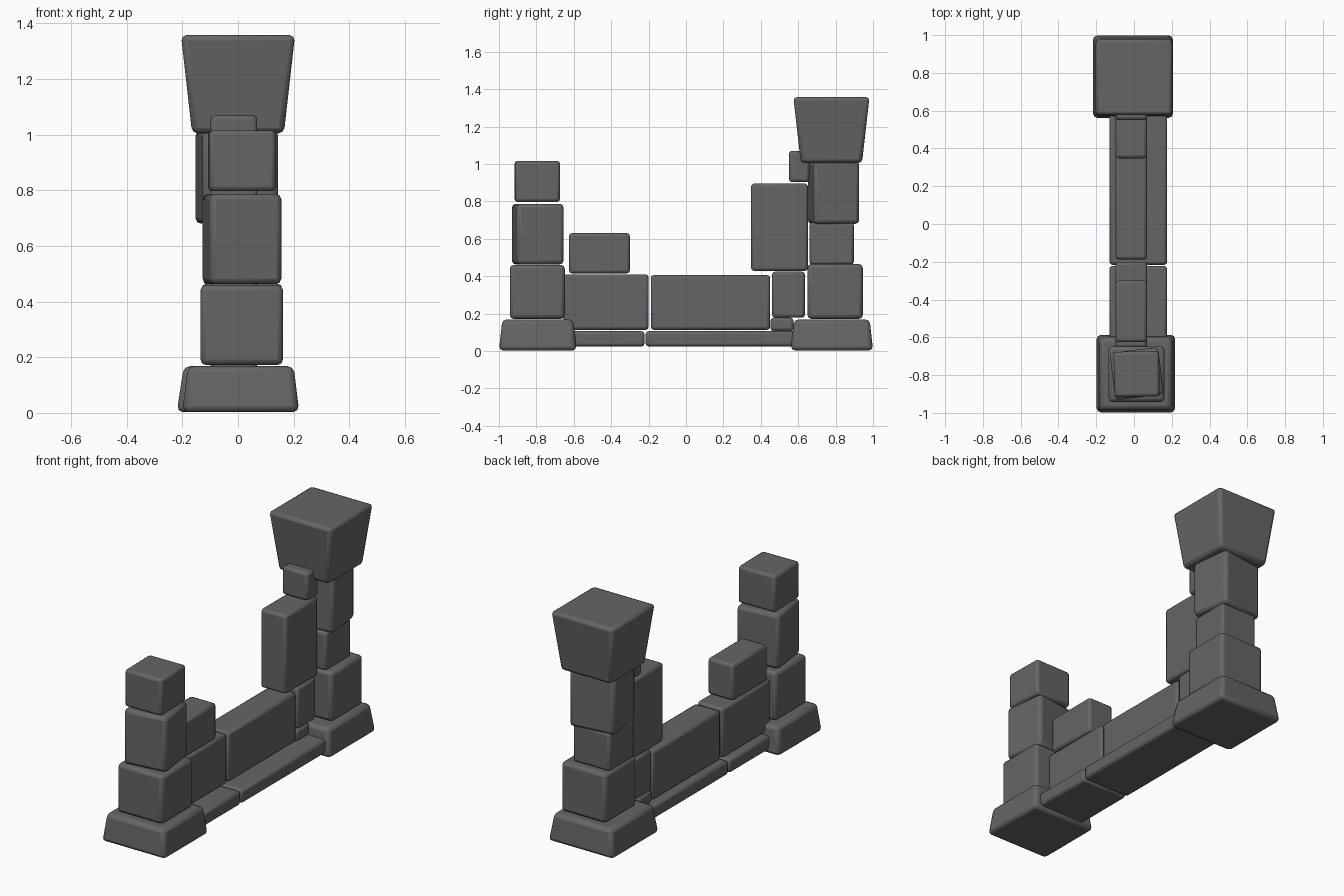
import bpy, bmesh
from math import radians
from mathutils import Matrix, Vector

if "Cube" in bpy.data.objects:
    bpy.data.objects.remove(bpy.data.objects["Cube"])

stone = bpy.data.materials.new("dark_stone")
stone.diffuse_color = (0.13, 0.13, 0.13, 1)
stone.use_nodes = True
stone.node_tree.nodes["Principled BSDF"].inputs["Base Color"].default_value = stone.diffuse_color


def block(name, x, y, z, turn=0, flare=(0, 0), bevel=0.016):
    """Rounded stone block from ranges; flare widens the top per side in x and y."""
    bm = bmesh.new()
    bmesh.ops.create_cube(bm, size=1)
    size = Vector((x[1] - x[0], y[1] - y[0], z[1] - z[0]))
    for v in bm.verts:
        top = v.co.z > 0
        sx, sy = (1 if v.co.x > 0 else -1), (1 if v.co.y > 0 else -1)
        v.co = v.co * size
        if top:
            v.co.x += sx * flare[0]
            v.co.y += sy * flare[1]
    bmesh.ops.rotate(bm, verts=bm.verts, cent=(0, 0, 0),
                     matrix=Matrix.Rotation(radians(turn), 3, 'Z'))
    for v in bm.verts:
        for i, r in enumerate((x, y, z)):
            v.co[i] += (r[0] + r[1]) / 2
    mesh = bpy.data.meshes.new(name)
    bm.to_mesh(mesh)
    bm.free()
    mesh.materials.append(stone)
    ob = bpy.data.objects.new(name, mesh)
    bpy.context.collection.objects.link(ob)
    mod = ob.modifiers.new("worn_edges", 'BEVEL')
    mod.width = bevel
    mod.segments = 2
    mod.limit_method = 'NONE'
    return ob


# Front pillar
block("front_base", (-0.2, 0.22), (-1.0, -0.585), (0.003, 0.168), flare=(-0.02, -0.018), bevel=0.022)
block("front_stone_low", (-0.135, 0.162), (-0.942, -0.648), (0.172, 0.46), bevel=0.02)
block("front_stone_mid", (-0.115, 0.144), (-0.918, -0.667), (0.463, 0.787), turn=7, bevel=0.02)
block("front_stone_top", (-0.106, 0.134), (-0.915, -0.675), (0.797, 1.016), turn=1)

# Back pillar with flared capital
block("back_base", (-0.22, 0.21), (0.56, 1.0), (0.003, 0.168), flare=(-0.025, -0.018), bevel=0.022)
block("back_stone_low", (-0.132, 0.16), (0.65, 0.945), (0.172, 0.465), bevel=0.02)
block("back_stone_small", (-0.125, 0.115), (0.66, 0.897), (0.46, 0.688))
block("back_stone_tall", (-0.141, 0.133), (0.665, 0.912), (0.68, 1.015), turn=7, bevel=0.02)
block("capital", (-0.165, 0.165), (0.614, 0.941), (1.005, 1.358), flare=(0.04, 0.04), bevel=0.02)

# Low plinth under the wall
for name, y in (("plinth_front", (-0.64, -0.222)), ("plinth_back", (-0.216, 0.62))):
    block(name, (-0.13, 0.176), y, (0.024, 0.106))

# Broken wall stones
wall = [("wall_front", (-0.655, -0.2), (0.113, 0.41)),
        ("wall_middle", (-0.188, 0.45), (0.113, 0.406)),
        ("wall_front_upper", (-0.626, -0.3), (0.415, 0.63)),
        ("wall_back_lower", (0.452, 0.575), (0.106, 0.178)),
        ("wall_back_mid", (0.46, 0.636), (0.178, 0.424)),
        ("wall_back_tall", (0.348, 0.652), (0.428, 0.895)),
        ("wall_back_top", (0.55, 0.66), (0.903, 1.07))]
for name, y, z in wall:
    block(name, (-0.098, 0.069), y, z)

# Smooth shading with crisp corners
bpy.ops.object.select_all(action='SELECT')
bpy.context.view_layer.objects.active = bpy.data.objects["front_base"]
bpy.ops.object.shade_smooth_by_angle(angle=radians(35))
